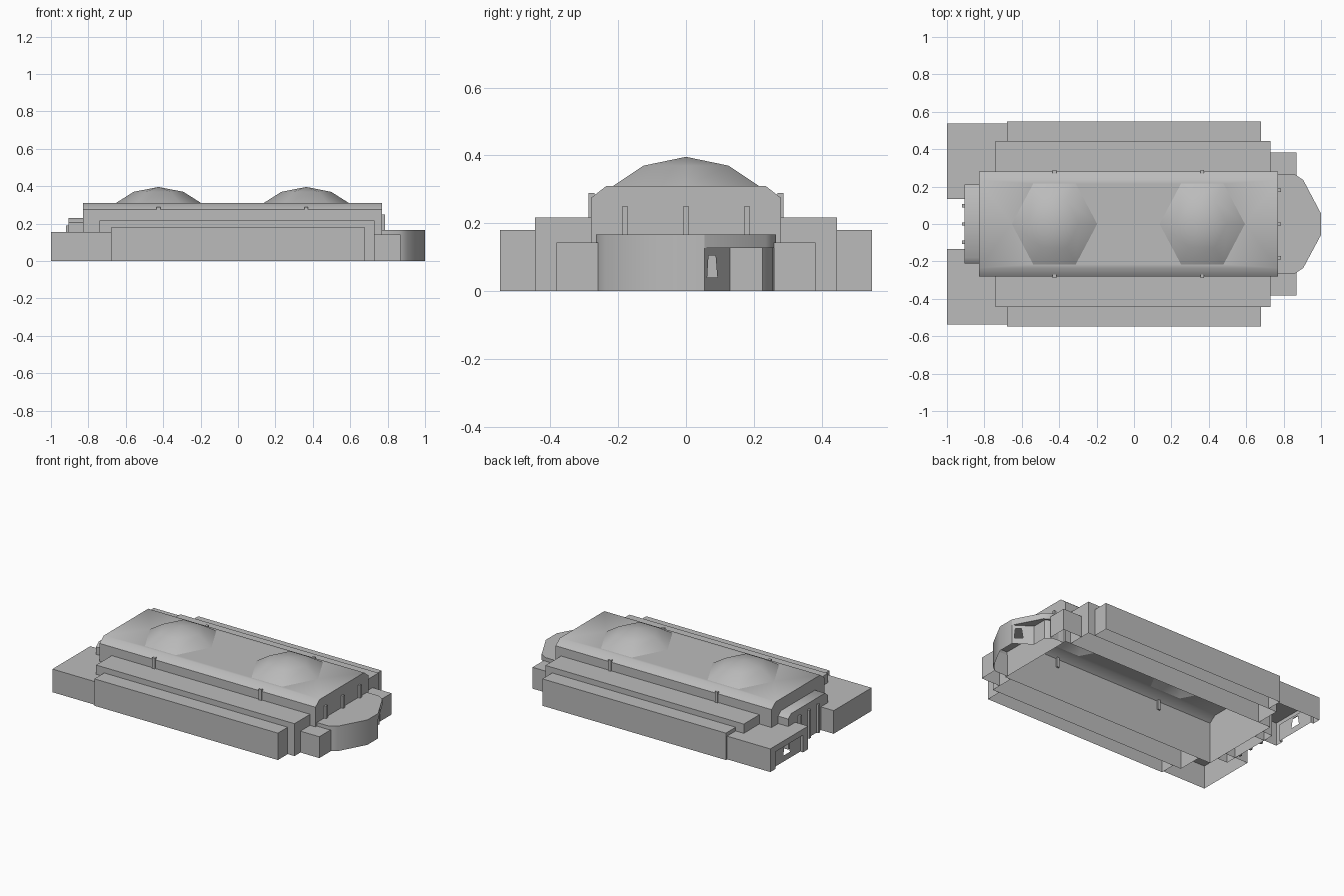
import bpy, bmesh, math
from mathutils import Vector

cube = bpy.data.objects.get("Cube")
if cube:
    bpy.data.objects.remove(cube, do_unlink=True)

STONE = (0.5, 0.5, 0.5, 1)
stone = bpy.data.materials.new("grey_stone")
stone.use_nodes = True
stone.diffuse_color = STONE
stone.node_tree.nodes["Principled BSDF"].inputs["Base Color"].default_value = STONE


def finish(name, bm, smooth=0):
    bmesh.ops.remove_doubles(bm, verts=bm.verts, dist=0.0005)
    bmesh.ops.recalc_face_normals(bm, faces=bm.faces)
    mesh = bpy.data.meshes.new(name)
    bm.to_mesh(mesh)
    bm.free()
    mesh.materials.append(stone)
    obj = bpy.data.objects.new(name, mesh)
    bpy.context.collection.objects.link(obj)
    if smooth:
        bpy.ops.object.select_all(action="DESELECT")
        obj.select_set(True)
        bpy.context.view_layer.objects.active = obj
        bpy.ops.object.shade_smooth_by_angle(angle=math.radians(smooth))
    return obj


def face(bm, pts, holes=()):
    """Flat face, optionally pierced by holes."""
    if not holes:
        return bm.faces.new([bm.verts.new(p) for p in pts])
    edges = []
    for loop in [pts, *holes]:
        vs = [bm.verts.new(p) for p in loop]
        edges += [bm.edges.new((vs[i - 1], vs[i])) for i in range(len(vs))]
    a, b, c = (Vector(p) for p in pts[:3])
    bmesh.ops.triangle_fill(bm, use_beauty=True, edges=edges,
                            normal=(b - a).cross(c - b).normalized())


def wall(bm, a, b, z0, z1, hole=None):
    """Upright wall from a to b; a hole is given as (fraction, height) points."""
    holes = []
    if hole:
        holes = [[(a[0] + (b[0] - a[0]) * t, a[1] + (b[1] - a[1]) * t, z) for t, z in hole]]
    face(bm, [(*a, z0), (*b, z0), (*b, z1), (*a, z1)], holes)


def shell(name, outline, top, walls, niche=None, smooth=0):
    """Roofed block, open below, with walls on the first edges of its outline."""
    bm = bmesh.new()
    n = len(outline)
    face(bm, [(*p, top) for p in outline])
    first, last, head = n, n, 0
    if niche:
        first, last, inner, head, holed, hole = niche
        path = [outline[first], *inner, outline[last]]
        for k in range(len(path) - 1):
            wall(bm, path[k], path[k + 1], 0, head, hole if k == holed else None)
        ceiling = outline[first:last + 1] + inner[::-1]
        face(bm, [(*p, head) for p in ceiling])
    for i in range(walls):
        wall(bm, outline[i], outline[(i + 1) % n], head if first <= i < last else 0, top)
    return finish(name, bm, smooth)


def vault(name, x0, x1, half, eave, flat, top, holes=()):
    """Long block with bevelled roof edges, open below."""
    bm = bmesh.new()
    prof = [(-half, 0), (-half, eave), (-flat, top), (flat, top), (half, eave), (half, 0)]
    for i in range(5):
        (ya, za), (yb, zb) = prof[i:i + 2]
        face(bm, [(x0, ya, za), (x1, ya, za), (x1, yb, zb), (x0, yb, zb)],
             holes if i == 2 else ())
    for x in (x0, x1):
        face(bm, [(x, y, z) for y, z in prof])
    return finish(name, bm, 45)


def box(name, x0, x1, y0, y1, z0, z1):
    bm = bmesh.new()
    bmesh.ops.create_cube(bm, size=1)
    for v in bm.verts:
        v.co = ((x0 + x1) / 2 + v.co.x * (x1 - x0), (y0 + y1) / 2 + v.co.y * (y1 - y0),
                (z0 + z1) / 2 + v.co.z * (z1 - z0))
    return finish(name, bm)


# Main hall with two six-sided roof domes
ROOF = 0.31
DOMES = (-0.425, 0.365)


def hexagon(cx, r, z):
    return [(cx + r * math.cos(k * math.pi / 3), 1.09 * r * math.sin(k * math.pi / 3), z)
            for k in range(6)]


vault("main_hall", -0.83, 0.77, 0.28, 0.275, 0.235, ROOF,
      [hexagon(cx, 0.228, ROOF) for cx in DOMES])

for cx, side in zip(DOMES, ("right", "left")):
    bm = bmesh.new()
    low, high = hexagon(cx, 0.228, ROOF), hexagon(cx, 0.133, 0.37)
    for k in range(6):
        face(bm, [low[k - 1], low[k], high[k], high[k - 1]])
        face(bm, [high[k - 1], high[k], (cx, 0, 0.396)])
    finish(side + "_dome", bm, 60)

# Stepped tiers along both long sides, corner blocks at both ends
TRAPEZOID = [(0.38, 0.04), (0.62, 0.04), (0.58, 0.1), (0.42, 0.1)]
for s, side in ((-1, "front"), (1, "back")):
    def flip(pts):
        return [(x, s * y) for x, y in pts]

    shell(side + "_upper_tier",
          flip([(-0.74, 0.28), (-0.74, 0.445), (0.73, 0.445), (0.73, 0.28)]), 0.217, 3)
    shell(side + "_lower_tier",
          flip([(-0.68, 0.445), (-0.68, 0.549), (0.68, 0.549), (0.68, 0.445)]), 0.18, 3)
    shell(side + "_left_block",
          flip([(0.77, 0.26), (0.87, 0.26), (0.87, 0.382), (0.73, 0.382),
                (0.73, 0.28), (0.77, 0.28)]), 0.143, 3)

    # Right-hand wing; the back one has a recessed, pierced end wall
    inner_edge = [(-0.68, 0.445), (-0.74, 0.445), (-0.74, 0.28), (-0.83, 0.28)]
    wing = [(-0.83, 0.135), (-1, 0.135), (-1, 0.19), (-1, 0.48), (-1, 0.536), (-0.68, 0.536)]
    niche = (2, 3, [(-0.98, 0.19), (-0.98, 0.48)], 0.115, 1, TRAPEZOID) if s > 0 else None
    shell(side + "_right_wing", flip(wing + inner_edge), 0.155, 5, niche)

    # Slim ribs on the long hall walls
    for cx in DOMES:
        box(side + "_hall_rib", cx - 0.01, cx + 0.01, min(s * 0.27, s * 0.288),
            max(s * 0.27, s * 0.288), 0.217, 0.29)

# Angular entrance pavilion with a recessed doorway under its roof edge
DOORWAY = [(0.1, 0.04), (0.5, 0.04), (0.43, 0.105), (0.15, 0.105)]
shell("entrance_pavilion",
      [(0.77, -0.265), (0.86, -0.265), (0.905, -0.235), (1, -0.058),
       (1, 0.055), (0.905, 0.235), (0.86, 0.265), (0.77, 0.265)], 0.167, 7,
      (4, 7, [(0.89, 0.13), (0.89, 0.225), (0.85, 0.255)], 0.127, 0, DOORWAY), 40)

# Porch at the opposite end, and the ribs on both end walls
vault("rear_porch", -0.905, -0.83, 0.21, 0.205, 0.18, 0.23)
for k in (-1, 0, 1):
    box("porch_rib", -0.92, -0.905, k * 0.097 - 0.009, k * 0.097 + 0.009, 0, 0.19)
    box("end_wall_rib", 0.765, 0.785, k * 0.18 - 0.009, k * 0.18 + 0.009, 0.167, 0.25)
